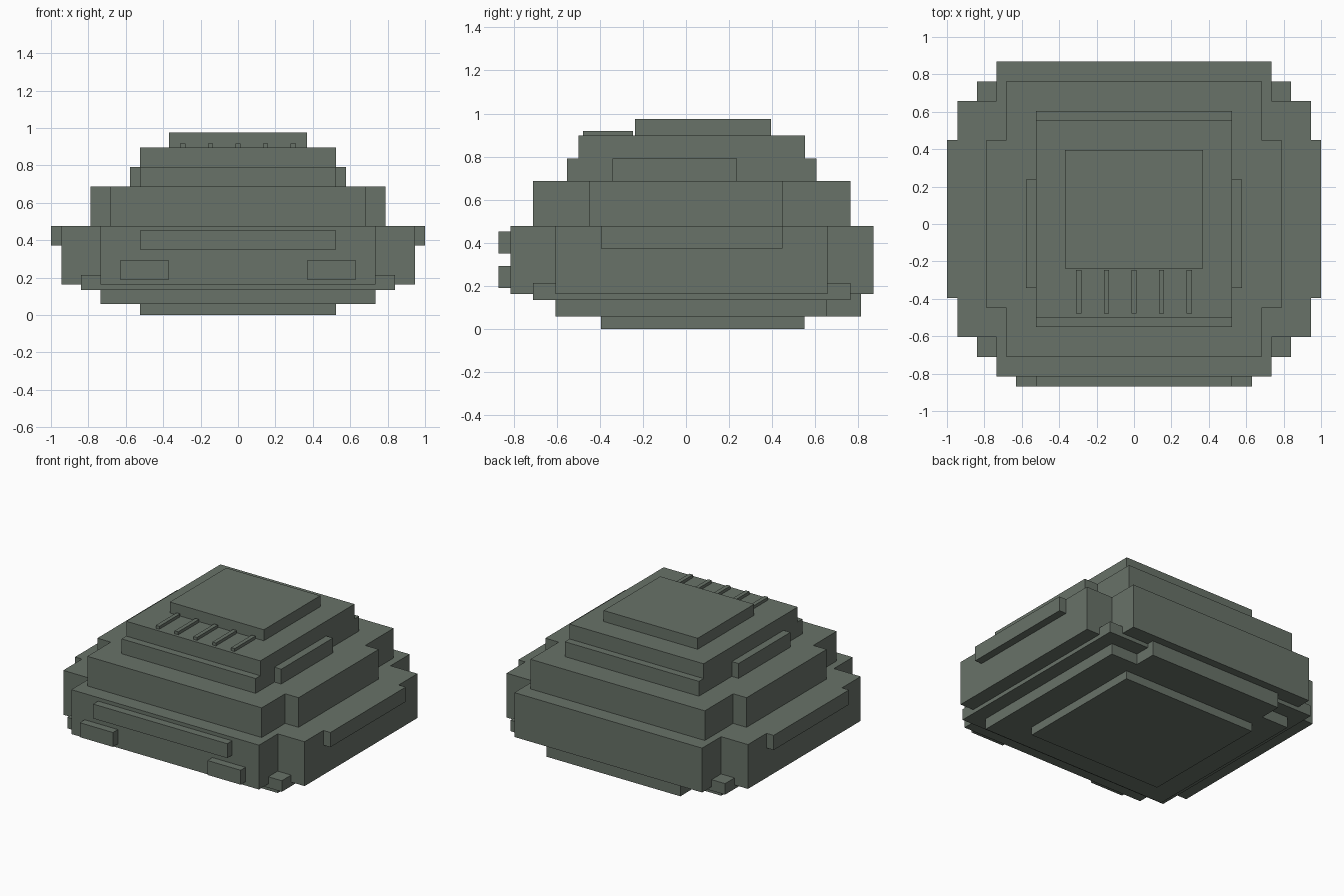
import bpy

if "Cube" in bpy.data.objects:
    bpy.data.objects.remove(bpy.data.objects["Cube"])

# Single grey-green finish
paint = bpy.data.materials.new("grey_green")
paint.use_nodes = True
colour = (0.14, 0.17, 0.14, 1)
paint.diffuse_color = colour
bsdf = next(n for n in paint.node_tree.nodes if n.type == "BSDF_PRINCIPLED")
bsdf.inputs["Base Color"].default_value = colour


def prism(name, outline, z0, z1):
    """Extrude a counter-clockwise plan outline from z0 to z1."""
    n = len(outline)
    verts = [(x, y, z) for z in (z0, z1) for x, y in outline]
    faces = [tuple(reversed(range(n))), tuple(range(n, 2 * n))]
    faces += [(i, (i + 1) % n, (i + 1) % n + n, i + n) for i in range(n)]
    mesh = bpy.data.meshes.new(name)
    mesh.from_pydata(verts, [], faces)
    mesh.materials.append(paint)
    obj = bpy.data.objects.new(name, mesh)
    bpy.context.collection.objects.link(obj)
    return obj


def box(name, x0, x1, y0, y1, z0, z1):
    return prism(name, [(x0, y0), (x1, y0), (x1, y1), (x0, y1)], z0, z1)


def block(name, x, y0, y1, z0, z1):
    """Box centred on the x axis."""
    return box(name, -x, x, y0, y1, z0, z1)


def pair(name, x0, x1, y0, y1, z0, z1):
    """Matching boxes on both sides."""
    box("left_" + name, x0, x1, y0, y1, z0, z1)
    box("right_" + name, -x1, -x0, y0, y1, z0, z1)


def notched(name, xi, xo, yf, yfi, ybi, yb, z0, z1):
    """Slab with its four corners cut back."""
    right = [(xi, yf), (xi, yfi), (xo, yfi), (xo, ybi), (xi, ybi), (xi, yb)]
    prism(name, right + [(-x, y) for x, y in reversed(right)], z0, z1)


# Stepped underside
block("base_plate", 0.525, -0.395, 0.55, 0.0, 0.058)
block("lower_tier", 0.735, -0.605, 0.655, 0.058, 0.135)
block("corner_tier", 0.84, -0.71, 0.763, 0.135, 0.213)
block("rear_skid", 0.525, 0.655, 0.813, 0.058, 0.163)

# Main body
notched("main_hull", 0.735, 0.945, -0.815, -0.605, 0.657, 0.87, 0.163, 0.477)
notched("upper_hull", 0.683, 0.788, -0.71, -0.448, 0.448, 0.765, 0.477, 0.687)

# Roof steps
block("cabin", 0.525, -0.552, 0.605, 0.687, 0.792)
block("roof", 0.525, -0.5, 0.553, 0.792, 0.897)
block("roof_hatch", 0.368, -0.237, 0.395, 0.897, 0.975)
for i in range(5):
    x = (i - 2) * 0.1475
    box(f"vent_rib_{i + 1}", x - 0.014, x + 0.014, -0.478, -0.246, 0.897, 0.918)

# Side and front details
pair("side_rail", 0.945, 1.0, -0.395, 0.448, 0.373, 0.477)
pair("cabin_ledge", 0.525, 0.578, -0.342, 0.237, 0.687, 0.792)
block("front_bar", 0.525, -0.87, -0.815, 0.35, 0.452)
pair("front_lamp", 0.37, 0.63, -0.87, -0.815, 0.19, 0.292)
